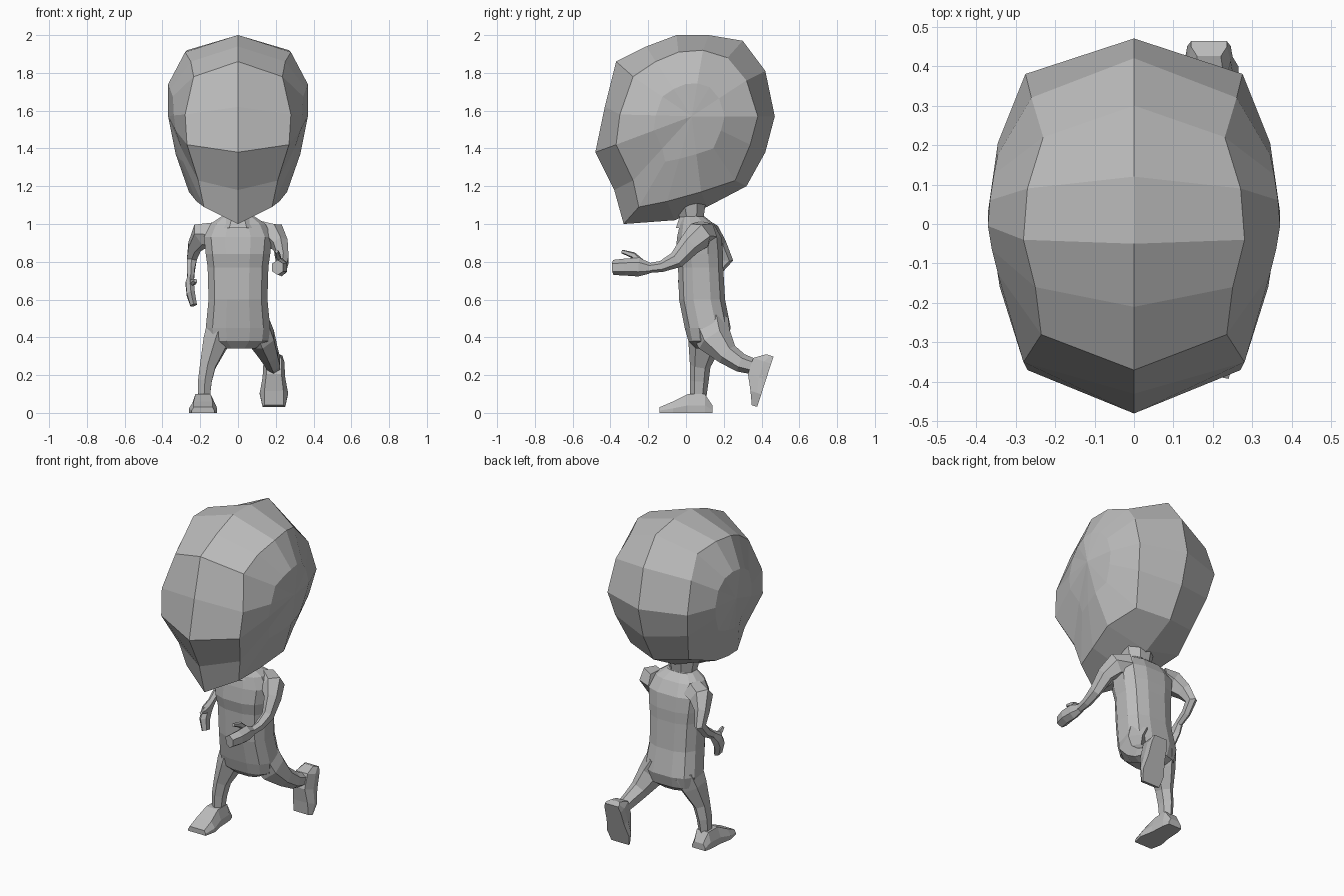
import bpy, bmesh, math
from mathutils import Vector, Matrix

old = bpy.data.objects.get("Cube")
if old:
    bpy.data.objects.remove(old, do_unlink=True)

grey = bpy.data.materials.new("plain_grey")
grey.use_nodes = True
colour = (0.5, 0.5, 0.5, 1)
grey.diffuse_color = colour
grey.node_tree.nodes["Principled BSDF"].inputs["Base Color"].default_value = colour


def finish(name, bm):
    bmesh.ops.recalc_face_normals(bm, faces=bm.faces)
    mesh = bpy.data.meshes.new(name)
    bm.to_mesh(mesh)
    bm.free()
    mesh.materials.append(grey)
    obj = bpy.data.objects.new(name, mesh)
    bpy.context.collection.objects.link(obj)
    return obj


def bridge(bm, a, b):
    for i in range(len(a)):
        j = (i + 1) % len(a)
        bm.faces.new((a[i], a[j], b[j], b[i]))


def loft(name, rings):
    """Skin a list of point rings and close both ends."""
    bm = bmesh.new()
    loops = [[bm.verts.new(p) for p in ring] for ring in rings]
    for a, b in zip(loops, loops[1:]):
        bridge(bm, a, b)
    bm.faces.new(loops[0])
    bm.faces.new(loops[-1])
    return finish(name, bm)


def limb(name, path, sides=6):
    """Tube along (x, y, z, half width, half depth) stations."""
    pts = [Vector(p[:3]) for p in path]
    rings = []
    for i, p in enumerate(pts):
        t = (pts[min(i + 1, len(pts) - 1)] - pts[max(i - 1, 0)]).normalized()
        u = Vector((1, 0, 0))
        u = (u - t * u.dot(t)).normalized()
        v = t.cross(u)
        angles = [math.tau * (k + 0.5) / sides for k in range(sides)]
        rings.append([p + u * math.cos(a) * path[i][3] + v * math.sin(a) * path[i][4]
                      for a in angles])
    return loft(name, rings)


# Head: centre line (y, z), ridge line (x, y, z) and cheek width per station
head_lines = [
    ((-.33, 1.0), (.18, -.25, 1.09), .29),
    ((-.38, 1.18), (.21, -.28, 1.23), .3),
    ((-.48, 1.38), (.27, -.37, 1.42), .33),
    ((-.43, 1.62), (.28, -.35, 1.58), .34),
    ((-.37, 1.86), (.235, -.28, 1.78), .345),
    ((-.21, 1.94), (.25, -.16, 1.86), .36),
    ((-.05, 2.0), (.28, -.04, 1.91), .37),
    ((.12, 2.0), (.27, .09, 1.92), .365),
    ((.3, 1.97), (.23, .22, 1.88), .355),
    ((.42, 1.81), (.26, .32, 1.76), .345),
    ((.47, 1.57), (.275, .38, 1.57), .345),
    ((.42, 1.38), (.25, .34, 1.42), .335),
    ((.32, 1.2), (.2, .26, 1.23), .325),
    ((.11, 1.09), (.26, .08, 1.17), .33),
    ((-.06, 1.02), (.22, -.1, 1.12), .31),
]
bm = bmesh.new()
mid = Vector((.37, .03, 1.57))
centre, ridge, cheek = [], [], []
for c, r, w in head_lines:
    side = Vector(r).lerp(mid, .5)
    side.x = w
    centre.append(bm.verts.new((0, *c)))
    ridge.append(bm.verts.new(r))
    cheek.append(bm.verts.new(side))
bridge(bm, centre, ridge)
bridge(bm, ridge, cheek)
hub = bm.verts.new(mid)
for i, v in enumerate(cheek):
    bm.faces.new((v, cheek[(i + 1) % len(cheek)], hub))
half = bm.faces[:] + bm.edges[:] + bm.verts[:]
copy = bmesh.ops.duplicate(bm, geom=half)["geom"]
for v in copy:
    if isinstance(v, bmesh.types.BMVert):
        v.co.x *= -1
bmesh.ops.remove_doubles(bm, verts=bm.verts, dist=1e-4)
finish("head", bm)

limb("neck", [(0, .03, .98, .12, .09), (0, .03, 1.04, .085, .07), (0, .02, 1.16, .11, .1)], 8)

# Torso: z, half width, front y, back y
torso = [(1.04, .09, -.02, .1), (1.0, .15, -.035, .15), (.93, .185, -.05, .19),
         (.84, .175, -.06, .2), (.77, .165, -.045, .2), (.6, .16, -.04, .21),
         (.45, .175, -.01, .24), (.38, .165, .01, .22), (.34, .09, .05, .17)]
rings = []
for z, w, front, back in torso:
    ring = []
    for k in range(12):
        a = math.tau * (k + .5) / 12
        cx, cy = math.cos(a), math.sin(a)
        sx = math.copysign(abs(cx) ** .75, cx)
        sy = math.copysign(abs(cy) ** .75, cy)
        ring.append((w * sx, (front + back) / 2 + (back - front) / 2 * sy, z))
    rings.append(ring)
loft("torso", rings)

# Left arm reaches forward, right arm swings back
limb("left_arm", [(.12, .1, .95, .07, .07), (.19, .07, .94, .07, .075),
                  (.225, .02, .89, .045, .06), (.24, -.05, .81, .032, .045),
                  (.235, -.13, .775, .028, .03), (.23, -.21, .765, .022, .025)])
limb("left_hand", [(.23, -.19, .765, .022, .028), (.23, -.25, .772, .035, .05),
                   (.225, -.32, .772, .04, .045), (.21, -.385, .77, .035, .04)])
limb("left_thumb", [(.22, -.23, .79, .018, .02), (.21, -.28, .835, .016, .018),
                    (.205, -.34, .855, .01, .01)], 5)
limb("right_arm", [(-.12, .1, .95, .07, .07), (-.19, .12, .94, .07, .07),
                   (-.23, .17, .88, .04, .05), (-.245, .21, .81, .03, .04),
                   (-.25, .16, .755, .024, .032), (-.25, .09, .71, .02, .024)])
limb("right_hand", [(-.25, .1, .715, .02, .026), (-.255, .06, .68, .025, .045),
                    (-.25, .03, .63, .025, .045), (-.235, .02, .57, .02, .035)])
limb("right_thumb", [(-.245, .05, .69, .016, .02), (-.235, .0, .69, .015, .016),
                     (-.225, -.04, .7, .01, .01)], 5)

# Right leg stands, left leg kicks back
limb("right_leg", [(-.09, .12, .46, .085, .11), (-.12, .1, .37, .075, .09),
                   (-.16, .075, .25, .048, .055), (-.175, .07, .17, .042, .05),
                   (-.18, .065, .08, .035, .042)])
limb("left_leg", [(.09, .12, .47, .085, .11), (.13, .15, .39, .075, .095),
                  (.165, .22, .31, .055, .06), (.185, .29, .265, .045, .05),
                  (.19, .39, .235, .038, .038)])


def foot(name, place, tilt):
    """Wedge shoe with its sole on local z = 0 and its toe toward -y."""
    # y, half width at sole, half width at top, height
    spans = [(.14, .045, .03, .04), (.1, .055, .04, .1), (.01, .06, .04, .1),
             (-.07, .075, .05, .06), (-.14, .06, .05, .03)]
    rings = [[(-b, y, 0), (-b, y, h * .4), (-t, y, h), (t, y, h), (b, y, h * .4), (b, y, 0)]
             for y, b, t, h in spans]
    obj = loft(name, rings)
    obj.data.transform(Matrix.Translation(place) @ Matrix.Rotation(math.radians(tilt), 4, "X"))


foot("right_foot", (-.185, 0, 0), 0)
foot("left_foot", (.19, .42, .165), 72)
